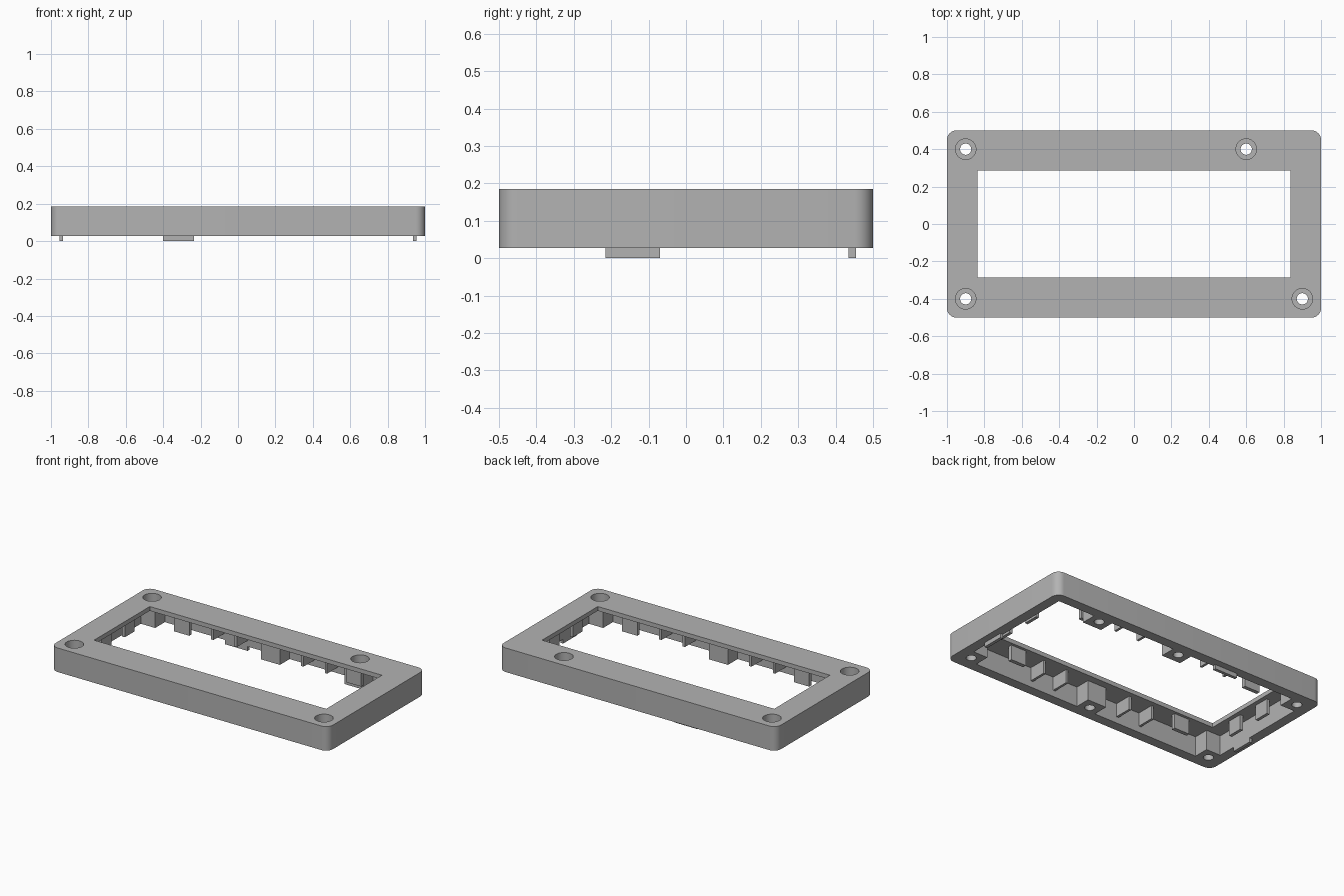
import bpy
import bmesh
from mathutils import Matrix

old = bpy.data.objects.get("Cube")
if old:
    bpy.data.objects.remove(old, do_unlink=True)

grey = bpy.data.materials.new("plain grey")
grey.use_nodes = True
COLOUR = (0.45, 0.45, 0.45, 1)
grey.diffuse_color = COLOUR
grey.node_tree.nodes["Principled BSDF"].inputs["Base Color"].default_value = COLOUR

BASE, ROOF, TOP = 0.028, 0.157, 0.185      # rim, underside of top plate, top
IN_X, IN_Y = 0.935, 0.435                  # inner wall faces
WIN_X, WIN_Y = 0.837, 0.287                # window edges


def finish(name, bm):
    mesh = bpy.data.meshes.new(name)
    bm.to_mesh(mesh)
    bm.free()
    mesh.materials.append(grey)
    obj = bpy.data.objects.new(name, mesh)
    bpy.context.collection.objects.link(obj)
    return obj


def box(name, x, y, z, radius=0):
    """Box from (low, high) pairs, with optional rounded upright edges."""
    bm = bmesh.new()
    bmesh.ops.create_cube(bm, size=1)
    for v in bm.verts:
        v.co = [r[0] if c < 0 else r[1] for c, r in zip(v.co, (x, y, z))]
    if radius:
        upright = [e for e in bm.edges
                   if abs(e.verts[0].co.z - e.verts[1].co.z) > 0.01]
        bmesh.ops.bevel(bm, geom=upright, offset=radius, segments=8,
                        profile=0.5, affect='EDGES')
    return finish(name, bm)


def cylinder(name, x, y, z, radius):
    bm = bmesh.new()
    bmesh.ops.create_cone(bm, cap_ends=True, segments=40, radius1=radius,
                          radius2=radius, depth=z[1] - z[0],
                          matrix=Matrix.Translation((x, y, sum(z) / 2)))
    return finish(name, bm)


def combine(target, tool, operation):
    tool.hide_render = True
    mod = target.modifiers.new(operation, 'BOOLEAN')
    mod.operation = operation
    mod.solver = 'EXACT'
    mod.object = tool
    bpy.context.view_layer.objects.active = target
    bpy.ops.object.modifier_apply(modifier=mod.name)
    bpy.data.objects.remove(tool, do_unlink=True)


# Hollow frame with a rectangular window
frame = box("frame", (-1, 1), (-0.5, 0.5), (BASE, TOP), 0.05)
combine(frame, box("cavity", (-IN_X, IN_X), (-IN_Y, IN_Y), (-0.1, ROOF)), 'DIFFERENCE')
combine(frame, box("window", (-WIN_X, WIN_X), (-WIN_Y, WIN_Y), (0, 0.3)), 'DIFFERENCE')

# Screw bosses: four open through the top, two blind ones mid-side
through = [(-0.9, 0.4), (0.6, 0.4), (-0.9, -0.4), (0.9, -0.4)]
blind = [(0, 0.4), (0, -0.4)]
for x, y in through + blind:
    side_x = (x - 0.068, x + 0.068)
    side_y = (0.335, 0.45) if y > 0 else (-0.45, -0.335)
    combine(frame, box("boss", side_x, side_y, (BASE, ROOF + 0.01)), 'UNION')
for x, y in through:
    combine(frame, cylinder("bore", x, y, (-0.1, 0.3), 0.03), 'DIFFERENCE')
    combine(frame, cylinder("counterbore", x, y, (0.09, 0.3), 0.055), 'DIFFERENCE')
for x, y in blind:
    combine(frame, cylinder("pilot_hole", x, y, (-0.1, 0.12), 0.03), 'DIFFERENCE')

# Smooth only the rounded corners and bores
bpy.ops.object.select_all(action='DESELECT')
frame.select_set(True)
bpy.context.view_layer.objects.active = frame
bpy.ops.object.shade_smooth_by_angle(angle=0.5)

# Hanging clips and cross ribs under the long sides
for side, label in ((-1, "front"), (1, "back")):
    def span(a, b):
        return tuple(sorted((side * a, side * b)))
    for x in (-0.62, 0.62):
        box(label + "_clip", (x - 0.055, x + 0.055), span(0.305, 0.33),
            (0.06, ROOF + 0.005))
    for x in (-0.41, -0.24, 0.24, 0.41):
        box(label + "_rib", (x - 0.008, x + 0.008), span(0.32, IN_Y + 0.005),
            (0.07, ROOF + 0.005))

# Clips and locating tabs on the short sides
for side, label in ((-1, "right"), (1, "left")):
    def span(a, b):
        return tuple(sorted((side * a, side * b)))
    for y in (-0.12, 0.12):
        box(label + "_clip", span(0.865, 0.885), (y - 0.05, y + 0.05),
            (0.06, ROOF + 0.005))
    box(label + "_tab", span(0.935, 0.955), (-0.215, -0.07), (0, BASE + 0.005))

# Locating tab on the back wall
box("back_tab", (-0.4, -0.235), (0.435, 0.455), (0, BASE + 0.005))
